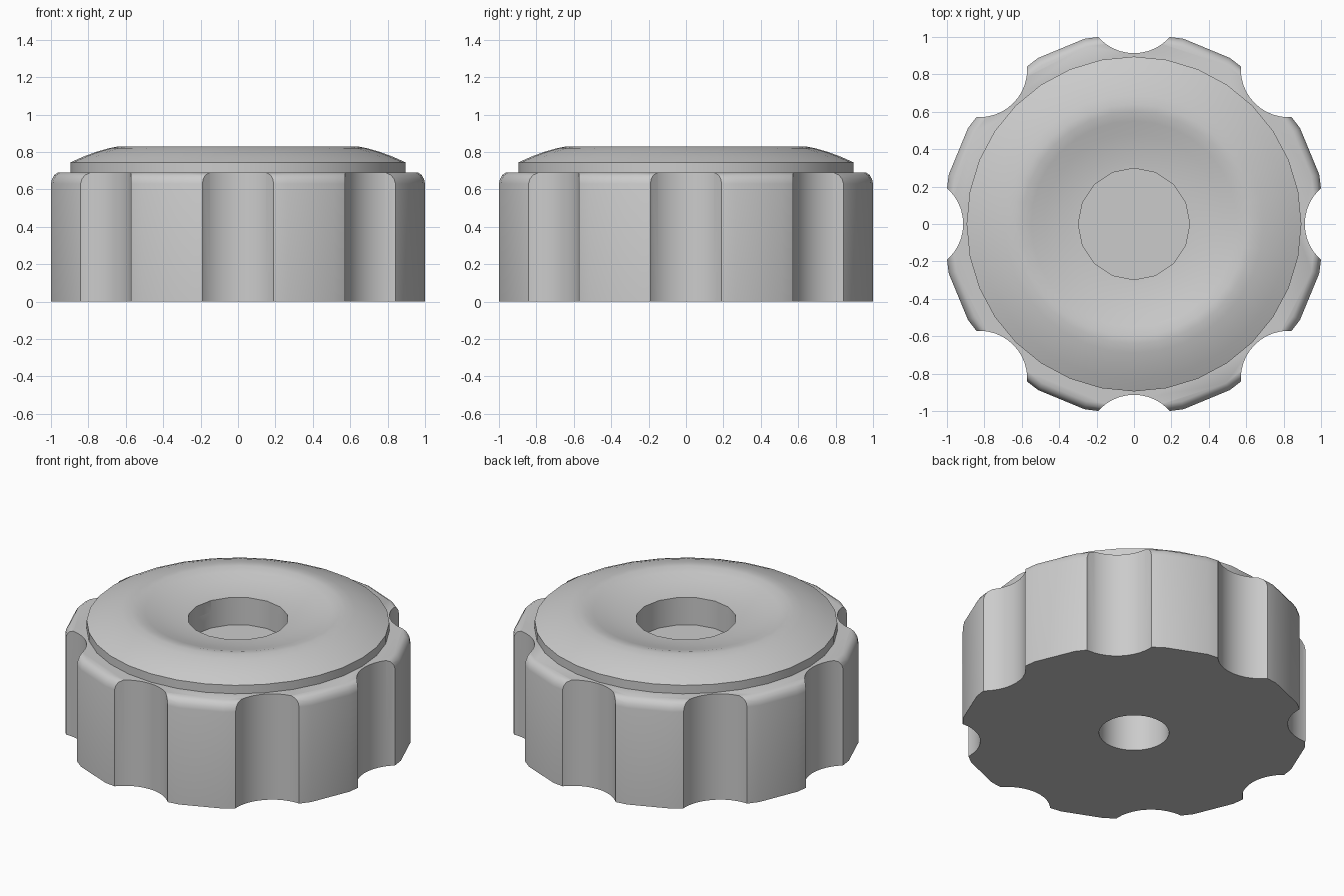
import bpy
import bmesh
import math

if "Cube" in bpy.data.objects:
    bpy.data.objects.remove(bpy.data.objects["Cube"], do_unlink=True)

grey = bpy.data.materials.new("plain grey")
grey.use_nodes = True
colour = (0.6, 0.6, 0.6, 1)
grey.diffuse_color = colour
grey.node_tree.nodes["Principled BSDF"].inputs["Base Color"].default_value = colour


def make_object(name, bm):
    bmesh.ops.recalc_face_normals(bm, faces=bm.faces)
    mesh = bpy.data.meshes.new(name)
    bm.to_mesh(mesh)
    bm.free()
    mesh.materials.append(grey)
    obj = bpy.data.objects.new(name, mesh)
    bpy.context.collection.objects.link(obj)
    return obj


def add_lathe(bm, profile, sides, x=0, y=0):
    """Solid of revolution: rings of (radius, z) closed by flat ends."""
    rings = []
    for r, z in profile:
        angles = [math.tau * i / sides for i in range(sides)]
        rings.append([bm.verts.new((x + r * math.cos(a), y + r * math.sin(a), z)) for a in angles])
    for low, high in zip(rings, rings[1:]):
        for i in range(sides):
            j = (i + 1) % sides
            bm.faces.new((low[i], low[j], high[j], high[i]))
    bm.faces.new(rings[0][::-1])
    bm.faces.new(rings[-1])


def lathe(name, profile, sides):
    bm = bmesh.new()
    add_lathe(bm, profile, sides)
    return make_object(name, bm)


def activate(obj):
    bpy.ops.object.select_all(action="DESELECT")
    obj.select_set(True)
    bpy.context.view_layer.objects.active = obj


def cut(obj, cutter):
    activate(obj)
    mod = obj.modifiers.new("cut", "BOOLEAN")
    mod.operation = "DIFFERENCE"
    mod.solver = "EXACT"
    mod.object = cutter
    bpy.ops.object.modifier_apply(modifier=mod.name)


# Grip body with a rounded upper edge
R = 1.025
TOP = 0.69
body = lathe("grip_body", [(R, 0), (R, 0.63), (R - 0.006, 0.655), (R - 0.02, 0.677),
                           (R - 0.042, TOP)], 24)

# Raised cap with a domed shoulder and a dished middle
cap_profile = [(0.895, TOP), (0.895, 0.745), (0.83, 0.774), (0.76, 0.8), (0.69, 0.82),
               (0.64, 0.83), (0.60, 0.829), (0.55, 0.815), (0.48, 0.795), (0.40, 0.777),
               (0.32, 0.766), (0.25, 0.76)]
cap = lathe("dished_cap", cap_profile, 32)

# Finger scallops, centre recess and shaft bore
bm = bmesh.new()
for k in range(8):
    a = math.tau * k / 8
    add_lathe(bm, [(0.255, -0.1), (0.255, 1)], 40, 1.168 * math.cos(a), 1.168 * math.sin(a))
scallops = make_object("scallop_cutter", bm)
recess = lathe("recess_cutter", [(0.298, 0.585), (0.298, 1)], 16)
bore = lathe("bore_cutter", [(0.207, -0.1), (0.207, 0.45)], 32)

for cutter in (scallops, recess, bore):
    cutter.hide_render = True
    cut(body, cutter)
cut(cap, recess)
for cutter in (scallops, recess, bore):
    bpy.data.objects.remove(cutter, do_unlink=True)

# Smooth shading with crisp rims
for obj in (body, cap):
    activate(obj)
    bpy.ops.object.shade_smooth_by_angle(angle=math.radians(32))
